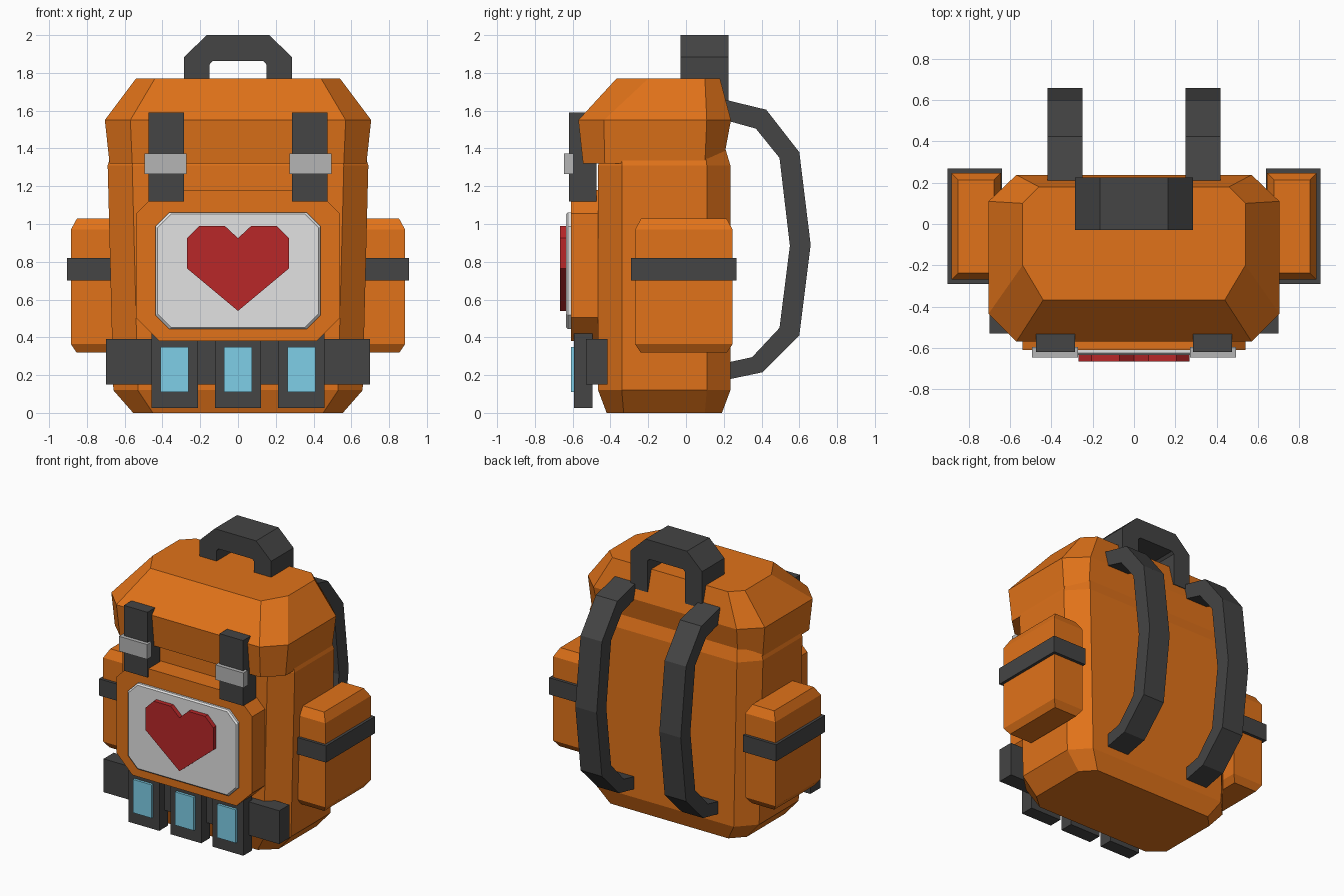
import bpy
import bmesh

cube = bpy.data.objects.get("Cube")
if cube:
    bpy.data.objects.remove(cube, do_unlink=True)


def material(name, r, g, b):
    m = bpy.data.materials.new(name)
    m.use_nodes = True
    m.diffuse_color = (r, g, b, 1)
    m.node_tree.nodes["Principled BSDF"].inputs["Base Color"].default_value = (r, g, b, 1)
    return m


ORANGE = material("orange canvas", 0.75, 0.17, 0.01)
DARK = material("dark webbing", 0.058, 0.058, 0.058)
WHITE = material("white patch", 0.76, 0.76, 0.76)
GREY = material("grey buckle", 0.46, 0.46, 0.46)
RED = material("red", 0.48, 0.02, 0.022)
CYAN = material("light blue", 0.21, 0.62, 0.8)


def loft(name, rings, mat):
    """Skin a stack of closed rings and cap both ends."""
    bm = bmesh.new()
    loops = [[bm.verts.new(p) for p in ring] for ring in rings]
    n = len(loops[0])
    for a, b in zip(loops, loops[1:]):
        for i in range(n):
            j = (i + 1) % n
            bm.faces.new((a[i], a[j], b[j], b[i]))
    bm.faces.new(loops[0][::-1])
    bm.faces.new(loops[-1])
    bmesh.ops.recalc_face_normals(bm, faces=bm.faces)
    mesh = bpy.data.meshes.new(name)
    bm.to_mesh(mesh)
    bm.free()
    mesh.materials.append(mat)
    ob = bpy.data.objects.new(name, mesh)
    bpy.context.collection.objects.link(ob)
    return ob


def box(name, x, y, z, mat):
    rings = [[(x[0], y[0], h), (x[1], y[0], h), (x[1], y[1], h), (x[0], y[1], h)] for h in z]
    return loft(name, rings, mat)


def plate(name, outline, y, mat):
    """Extrude an x-z outline along y."""
    return loft(name, [[(px, d, pz) for px, pz in outline] for d in y], mat)


def octagon(hx, z0, z1, c):
    right = [(hx - c, z0), (hx, z0 + c), (hx, z1 - c), (hx - c, z1)]
    return right + [(-x, z) for x, z in reversed(right)]


def hull_ring(z, hx, front_x, back_x, ys):
    """Eight-sided footprint: side width, front and back flat widths, four depths."""
    right = list(zip((front_x, hx, hx, back_x), ys))
    return [(x, y, z) for x, y in right] + [(-x, y, z) for x, y in reversed(right)]


def both_sides(mat_name, make):
    for side, s in (("left", 1), ("right", -1)):
        make(f"{side}_{mat_name}", s)


# Main bag
loft("body", [
    hull_ring(0, 0.555, 0.45, 0.47, (-0.42, -0.33, 0.10, 0.19)),
    hull_ring(0.12, 0.66, 0.53, 0.545, (-0.465, -0.34, 0.11, 0.235)),
    hull_ring(1.31, 0.69, 0.56, 0.57, (-0.465, -0.34, 0.11, 0.235)),
    hull_ring(1.40, 0.66, 0.54, 0.55, (-0.44, -0.33, 0.10, 0.208)),
], ORANGE)

# Lid
loft("lid", [
    hull_ring(1.32, 0.68, 0.56, 0.55, (-0.545, -0.43, 0.10, 0.195)),
    hull_ring(1.55, 0.705, 0.57, 0.57, (-0.57, -0.435, 0.11, 0.238)),
    hull_ring(1.77, 0.54, 0.44, 0.46, (-0.368, -0.20, 0.10, 0.18)),
], ORANGE)

# Front pocket with patch and heart
plate("front_pocket", octagon(0.54, 0.38, 1.18, 0.125), (-0.61, -0.44), ORANGE)
loft("patch", [
    [(x, -0.60, z) for x, z in octagon(0.437, 0.443, 1.062, 0.075)],
    [(x, -0.625, z) for x, z in octagon(0.437, 0.443, 1.062, 0.075)],
    [(x, -0.635, z) for x, z in octagon(0.427, 0.453, 1.052, 0.072)],
], WHITE)
half = [(0, 0.925), (0.07, 0.99), (0.205, 0.99), (0.27, 0.925), (0.27, 0.765), (0, 0.54)]
heart = half + [(-x, z) for x, z in half[-2:0:-1]]
plate("heart", heart, (-0.667, -0.63), RED)

# Belt and three pouches with blue panels
box("belt", (-0.70, 0.70), (-0.53, -0.415), (0.15, 0.39), DARK)
for name, x in (("right", -0.335), ("middle", 0), ("left", 0.335)):
    box(f"{name}_belt_pouch", (x - 0.122, x + 0.122), (-0.592, -0.495), (0.025, 0.42), DARK)
    box(f"{name}_pouch_panel", (x - 0.074, x + 0.074), (-0.61, -0.59), (0.11, 0.35), CYAN)


# Lid straps and buckles
def lid_strap(name, s):
    box(name, sorted((s * 0.287, s * 0.475)), (-0.62, -0.475), (1.12, 1.59), DARK)


def buckle(name, s):
    box(name, sorted((s * 0.272, s * 0.495)), (-0.647, -0.595), (1.265, 1.372), GREY)


both_sides("lid_strap", lid_strap)
both_sides("buckle", buckle)


# Side pockets, chamfered at top and bottom, each with a band
def side_pocket(name, s):
    def ring(z, d):
        xs, ys = (s * (0.645 + d), s * (0.885 - d)), (-0.27 + d, 0.247 - d)
        return [(xs[0], ys[0], z), (xs[1], ys[0], z), (xs[1], ys[1], z), (xs[0], ys[1], z)]
    loft(name, [ring(0.32, 0.03), ring(0.365, 0), ring(0.97, 0), ring(1.03, 0.033)], ORANGE)


def side_band(name, s):
    box(name, sorted((s * 0.64, s * 0.905)), (-0.29, 0.268), (0.70, 0.82), DARK)


both_sides("side_pocket", side_pocket)
both_sides("side_band", side_band)

# Carry handle
arch = [(0.285, 1.62), (0.285, 1.885), (0.165, 2.0)]
inner = [(0.15, 1.845), (0.15, 1.62)]
inner.insert(0, (0.135, 1.862))
outline = (arch + [(-x, z) for x, z in reversed(arch)]
           + [(-x, z) for x, z in reversed(inner)] + inner)
plate("carry_handle", outline, (-0.03, 0.225), DARK)

# Shoulder straps: outer and inner edge in the y-z plane
outer_edge = [(0.19, 1.662), (0.425, 1.605), (0.60, 1.38), (0.66, 0.89),
              (0.60, 0.41), (0.405, 0.215), (0.19, 0.17)]
inner_edge = [(0.19, 1.555), (0.37, 1.505), (0.495, 1.35), (0.55, 0.885),
              (0.495, 0.45), (0.35, 0.295), (0.19, 0.26)]


def shoulder_strap(name, s):
    x0, x1 = s * 0.25, s * 0.42
    loft(name, [[(x0, a[0], a[1]), (x1, a[0], a[1]), (x1, b[0], b[1]), (x0, b[0], b[1])]
                for a, b in zip(outer_edge, inner_edge)], DARK)


both_sides("shoulder_strap", shoulder_strap)
